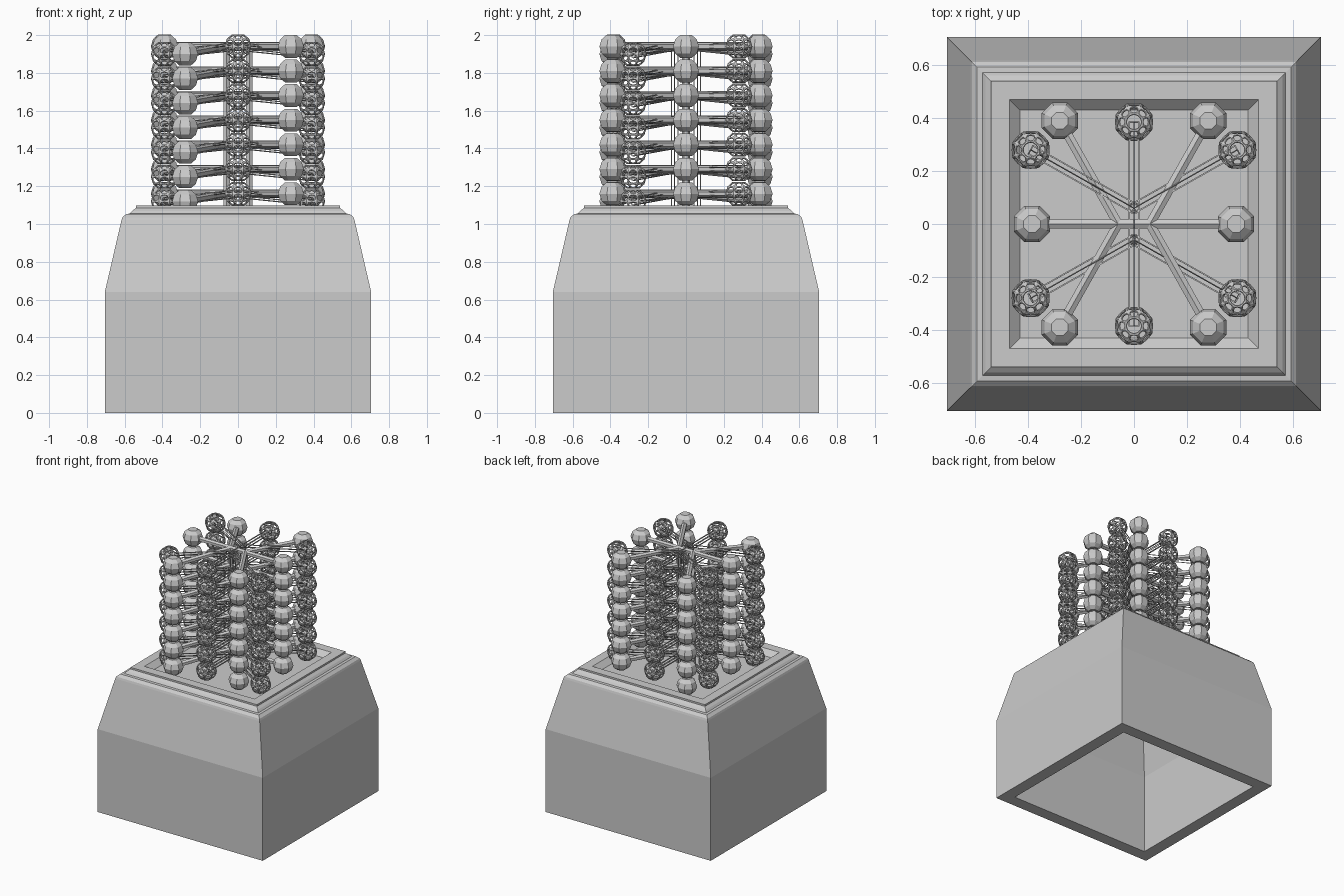
import bpy, bmesh, math
from mathutils import Vector

if "Cube" in bpy.data.objects:
    bpy.data.objects.remove(bpy.data.objects["Cube"])


def finish(name, bm):
    bmesh.ops.recalc_face_normals(bm, faces=bm.faces)
    me = bpy.data.meshes.new(name)
    bm.to_mesh(me)
    bm.free()
    ob = bpy.data.objects.new(name, me)
    bpy.context.collection.objects.link(ob)
    return ob


def loft(bm, rings, n, centre=(0, 0, 0), turn=0.0):
    """Stack n-sided rings of (radius, z) and cap both ends."""
    c = Vector(centre)
    loops = []
    for r, z in rings:
        loops.append([bm.verts.new(c + Vector((r * math.cos(turn + 2 * math.pi * i / n),
                                               r * math.sin(turn + 2 * math.pi * i / n), z)))
                      for i in range(n)])
    for a, b in zip(loops, loops[1:]):
        for i in range(n):
            j = (i + 1) % n
            bm.faces.new((a[i], a[j], b[j], b[i]))
    bm.faces.new(loops[0][::-1])
    bm.faces.new(loops[-1])


def bar(bm, a, b, r, n):
    """Straight n-sided rod between two points."""
    a, b = Vector(a), Vector(b)
    d = b - a
    mid = bmesh.new()
    loft(mid, [(r, 0), (r, d.length)], n, turn=math.pi / n)
    rot = d.to_track_quat('Z', 'Y')
    m = {v: bm.verts.new(a + rot @ v.co) for v in mid.verts}
    for f in mid.faces:
        bm.faces.new([m[v] for v in f.verts])
    mid.free()


# Hollow plinth: inside ceiling, inner walls, outer walls, moulding, recess floor
profile = [(0.52, 1.0), (0.61, 0.62), (0.61, 0), (0.705, 0), (0.705, 0.64), (0.617, 1.02),
           (0.612, 1.035), (0.592, 1.053), (0.572, 1.055), (0.56, 1.07), (0.54, 1.085),
           (0.54, 1.098), (0.47, 1.098), (0.43, 1.06)]
bm = bmesh.new()
loft(bm, [(h * math.sqrt(2), z) for h, z in profile], 4, turn=math.pi / 4)
finish("plinth", bm)

# One cluster layer: six ball positions (x, y, z offset)
SPOTS = [(-0.385, 0, 0), (0.385, 0, 0), (-0.28, -0.39, -0.04), (0.28, -0.39, 0),
         (-0.28, 0.39, -0.04), (0.28, 0.39, 0)]
BALL = [(0.034, -0.06), (0.062, -0.037), (0.074, 0), (0.062, 0.037), (0.034, 0.06)]
LEVELS = [1.94 - 0.13 * i for i in range(7)]


def cluster(label, angle):
    """Balls and rods of all layers, as two objects turned about z."""
    balls, rods = bmesh.new(), bmesh.new()
    for z in LEVELS:
        for x, y, dz in SPOTS:
            loft(balls, BALL, 8, (x, y, z + dz), math.pi / 8)
            if y:
                bar(rods, (x, y, z + dz), (math.copysign(0.06, x), 0, z), 0.02, 6)
        bar(rods, (-0.385, 0, z), (0.385, 0, z), 0.02, 6)
    # Upright spines at the joints
    for x in (-0.06, 0.06):
        bar(rods, (x, 0, 1.05), (x, 0, 1.945), 0.02, 6)
    obs = finish(label + "_balls", balls), finish(label + "_rods", rods)
    for ob in obs:
        ob.rotation_euler.z = angle
    return obs


cluster("solid", 0)

# Openwork copy, turned a quarter
open_balls, open_rods = cluster("openwork", math.pi / 2)
for ob, t in ((open_balls, 0.014), (open_rods, 0.008)):
    w = ob.modifiers.new("lattice", 'WIREFRAME')
    w.thickness = t
    w.use_even_offset = False
s = open_balls.modifiers.new("rounding", 'SUBSURF')
s.levels = s.render_levels = 1
